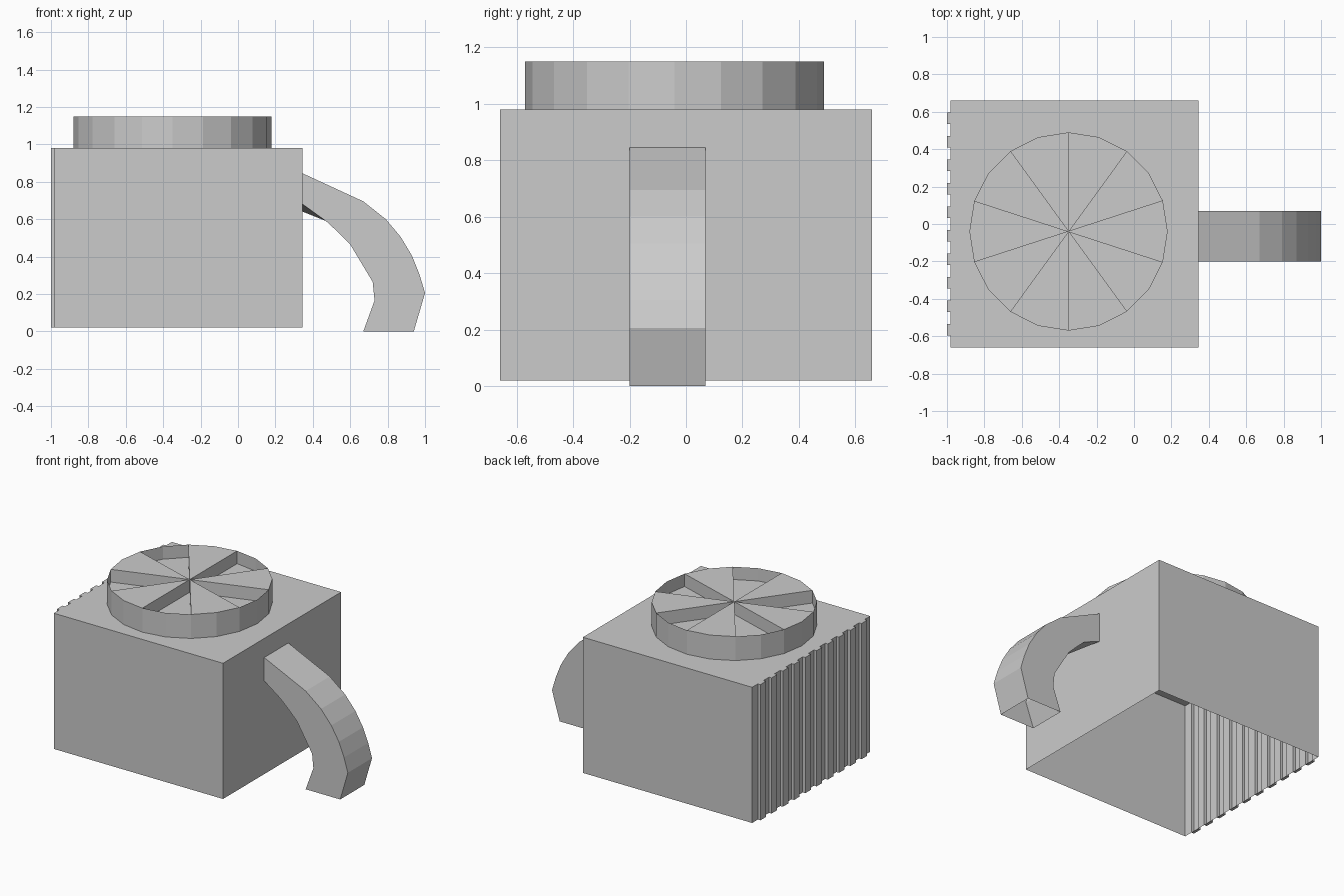
import bpy, bmesh, math
from mathutils import Vector

if "Cube" in bpy.data.objects:
    bpy.data.objects.remove(bpy.data.objects["Cube"])


def finish(bm, name):
    bmesh.ops.recalc_face_normals(bm, faces=bm.faces[:])
    mesh = bpy.data.meshes.new(name)
    bm.to_mesh(mesh)
    bm.free()
    ob = bpy.data.objects.new(name, mesh)
    bpy.context.collection.objects.link(ob)
    return ob


# Body: box shell open below, left wall divided into strips, every second one a raised rib
X0, X1, Y, Z0, Z1, STRIPS = -0.98, 0.345, 0.66, 0.02, 0.98, 21
bm = bmesh.new()
ys = [Y - 2 * Y * i / STRIPS for i in range(STRIPS + 1)]
low = [bm.verts.new((X0, y, Z0)) for y in ys]
high = [bm.verts.new((X0, y, Z1)) for y in ys]
fl, bl = [bm.verts.new((X1, s * Y, Z0)) for s in (-1, 1)]
fh, bh = [bm.verts.new((X1, s * Y, Z1)) for s in (-1, 1)]
strips = [bm.faces.new((low[i], low[i + 1], high[i + 1], high[i])) for i in range(STRIPS)]
bm.faces.new((low[-1], fl, fh, high[-1]))
bm.faces.new((fl, bl, bh, fh))
bm.faces.new((bl, low[0], high[0], bh))
bm.faces.new(high + [fh, bh])
ribs = bmesh.ops.extrude_discrete_faces(bm, faces=strips[1::2])["faces"]
for f in ribs:
    # side walls of the rib
    old = [Vector(v.co) for v in f.verts]
    for v in f.verts:
        v.co.x = -1.0
bmesh.ops.remove_doubles(bm, verts=bm.verts[:], dist=1e-5)
for f in ribs:
    vs = list(f.verts)
    for a, b in zip(vs, vs[1:] + vs[:1]):
        if bm.edges.get((a, b)) and len(bm.edges.get((a, b)).link_faces) > 1:
            continue
        base = [next(v for v in low + high if v.is_valid and
                     (v.co - Vector((X0, p.co.y, p.co.z))).length < 1e-4) for p in (a, b)]
        bm.faces.new((b, a, base[0], base[1]))
finish(bm, "body")

# Dial: 20-sided disc, alternate wedges sunk with slightly inset floors
C, R, N, ZT = (-0.35, -0.04), 0.53, 20, 1.15
bm = bmesh.new()


def ring(z):
    return [bm.verts.new((C[0] + R * math.cos(2 * math.pi * i / N),
                          C[1] + R * math.sin(2 * math.pi * i / N), z)) for i in range(N)]


bottom, top = ring(Z1), ring(ZT)
hub = bm.verts.new((C[0], C[1], ZT))
for i in range(N):
    j = (i + 1) % N
    bm.faces.new((bottom[i], bottom[j], top[j], top[i]))
wedges = [bm.faces.new((hub, top[i - 1], top[i], top[(i + 1) % N])) for i in range(0, N, 2)]
sunk = wedges[0::2]
bmesh.ops.inset_individual(bm, faces=sunk, thickness=0.016, use_even_offset=True)
for f in sunk:
    for v in f.verts:
        v.co.z -= 0.09
finish(bm, "dial")

# Handle: curved box tube, open at both ends
outer = [(0.345, 0.845), (0.67, 0.695), (0.79, 0.6), (0.87, 0.505),
         (0.93, 0.405), (0.97, 0.305), (1.0, 0.205), (0.94, 0.0)]
inner = [(0.345, 0.66), (0.47, 0.59), (0.535, 0.53), (0.6, 0.465),
         (0.66, 0.365), (0.72, 0.265), (0.73, 0.165), (0.67, 0.0)]
bm = bmesh.new()
rows = []
for k, (o, n) in enumerate(zip(outer, inner)):
    tilt = 0.02 if k == 0 else 0
    rows.append([bm.verts.new(p) for p in (
        (o[0], -0.2, o[1]), (o[0], 0.07, o[1]),
        (n[0], 0.07, n[1] - tilt), (n[0], -0.2, n[1] + tilt))])
for a, b in zip(rows, rows[1:]):
    for i in range(4):
        j = (i + 1) % 4
        bm.faces.new((a[i], a[j], b[j], b[i]))
finish(bm, "handle")
